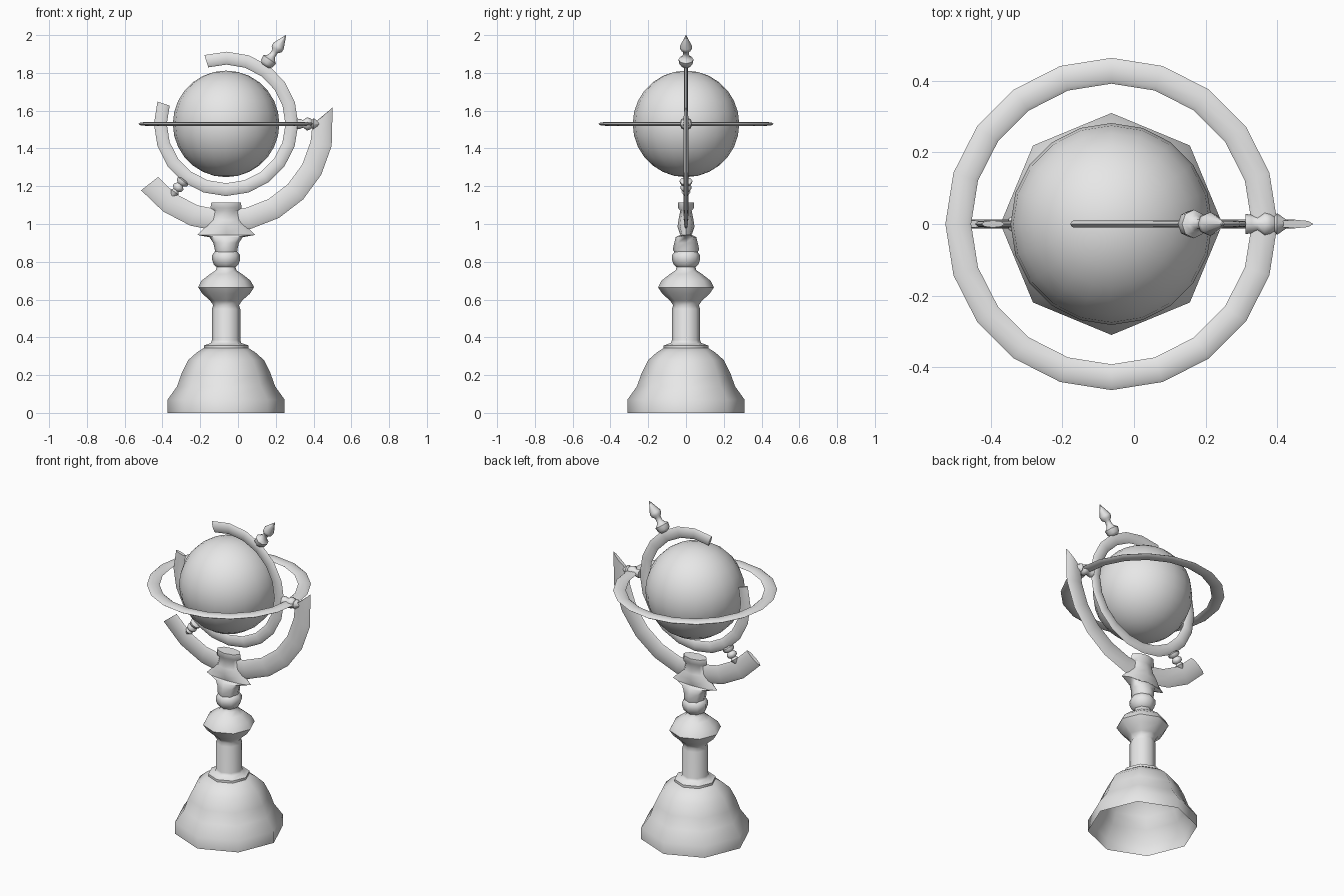
import bpy, bmesh, math
from mathutils import Matrix, Vector

if "Cube" in bpy.data.objects:
    bpy.data.objects.remove(bpy.data.objects["Cube"])

CX, CZ = -0.063, 1.53          # globe centre
TAU = math.tau

grey = bpy.data.materials.new("plain grey")
grey.use_nodes = True
grey.diffuse_color = (0.8, 0.8, 0.8, 1)
grey.node_tree.nodes["Principled BSDF"].inputs["Base Color"].default_value = (0.8, 0.8, 0.8, 1)


def finish(name, bm, matrix, angle=55):
    bmesh.ops.recalc_face_normals(bm, faces=bm.faces)
    mesh = bpy.data.meshes.new(name)
    bm.to_mesh(mesh)
    bm.free()
    mesh.transform(matrix)
    mesh.materials.append(grey)
    obj = bpy.data.objects.new(name, mesh)
    bpy.context.collection.objects.link(obj)
    bpy.ops.object.select_all(action="DESELECT")
    obj.select_set(True)
    bpy.context.view_layer.objects.active = obj
    bpy.ops.object.shade_smooth_by_angle(angle=math.radians(angle))
    return obj


def loft(name, rings, matrix, closed=False, caps=(True, True)):
    """Skin a list of vertex rings."""
    bm = bmesh.new()
    rows = [[bm.verts.new(p) for p in ring] for ring in rings]
    pairs = list(zip(rows, rows[1:]))
    if closed:
        pairs.append((rows[-1], rows[0]))
    for a, b in pairs:
        for i in range(len(a)):
            j = (i + 1) % len(a)
            bm.faces.new((a[i], a[j], b[j], b[i]))
    if not closed:
        for row, cap in zip((rows[0], rows[-1]), caps):
            if cap:
                bm.faces.new(row)
    return finish(name, bm, matrix)


def turned(name, profile, matrix, sides=8, caps=(True, True)):
    """Rows of (height, x radius[, y radius]) around the local z axis."""
    rings = []
    for z, rx, *ry in profile:
        r2 = ry[0] if ry else rx
        rings.append([(rx * math.cos(TAU * k / sides), r2 * math.sin(TAU * k / sides), z)
                      for k in range(sides)])
    return loft(name, rings, matrix, caps=caps)


def band(name, radius, half_width, half_depth, start, end, steps, matrix, skew=0, closed=False):
    """Sweep a flat oval around the local z axis; skew slants the last end."""
    rings = []
    for s in range(steps if closed else steps + 1):
        ring = []
        for k in range(8):
            u, v = math.cos(TAU * k / 8), math.sin(TAU * k / 8)
            a = start + (end - start) * s / steps
            if skew and s == steps:
                a += skew * u
            a = math.radians(a)
            r = radius + half_width * u
            ring.append((r * math.cos(a), r * math.sin(a), half_depth * v))
        rings.append(ring)
    return loft(name, rings, matrix, closed)


stand = Matrix.Translation((CX, 0, 0))
centre = Matrix.Translation((CX, 0, CZ))
upright = centre @ Matrix.Rotation(math.pi / 2, 4, "X")   # local xy -> world xz

# Hollow bell foot
turned("bell_base", [(0, .31), (.07, .31), (.14, .26), (.21, .235), (.28, .2), (.32, .155),
                     (.345, .115)], stand, caps=(False, True))

# Turned column with collar, bulb and neck ring
turned("column", [(.34, .118), (.357, .118), (.37, .08), (.385, .075), (.55, .075), (.57, .068),
                  (.595, .085), (.63, .125), (.665, .148), (.70, .13), (.735, .085),
                  (.755, .055), (.772, .05), (.785, .065), (.81, .074), (.835, .074),
                  (.86, .055)], stand)

# Leaf-shaped bracket gripping the arm
turned("leaf_bracket", [(.83, .055, .05), (.865, .06, .07), (.9, .068, .062), (.93, .088, .055),
                        (.942, .153, .03), (.985, .11, .045), (1.02, .078, .04),
                        (1.07, .065, .03), (1.085, .083, .042), (1.115, .078, .042)], stand)

# Half-circle support arm with slanted tip
band("support_arm", .514, .057, .012, 218, 364.5, 9, upright, skew=4.5)

# Meridian arc, open at the upper left
band("meridian_arc", .348, .034, .01, 162, 467.5, 17, upright)

# Horizon ring
band("horizon_ring", .428, .036, .01, 0, 360, 20, centre, closed=True)

# Globe
bm = bmesh.new()
bmesh.ops.create_uvsphere(bm, u_segments=20, v_segments=14, radius=.282)
finish("globe", bm, centre)

# Turned pivots pointing outward from the globe centre
pivots = {
    "top_finial": (56, [(.37, .022), (.385, .036), (.412, .04), (.425, .024), (.44, .017),
                        (.463, .017), (.476, .03), (.495, .033), (.567, .001)]),
    "side_pivot": (0, [(.375, .028), (.392, .026), (.408, .02), (.428, .035), (.445, .03),
                       (.455, .022), (.463, .03), (.505, .001)]),
    "lower_pivot": (233, [(.37, .02), (.378, .034), (.392, .032), (.402, .018), (.416, .03),
                          (.43, .028), (.44, .016), (.452, .024), (.485, .004)]),
}
for name, (angle, profile) in pivots.items():
    a = math.radians(angle)
    aim = Vector((math.cos(a), 0, math.sin(a))).to_track_quat("Z", "Y").to_matrix().to_4x4()
    turned(name, profile, centre @ aim)
